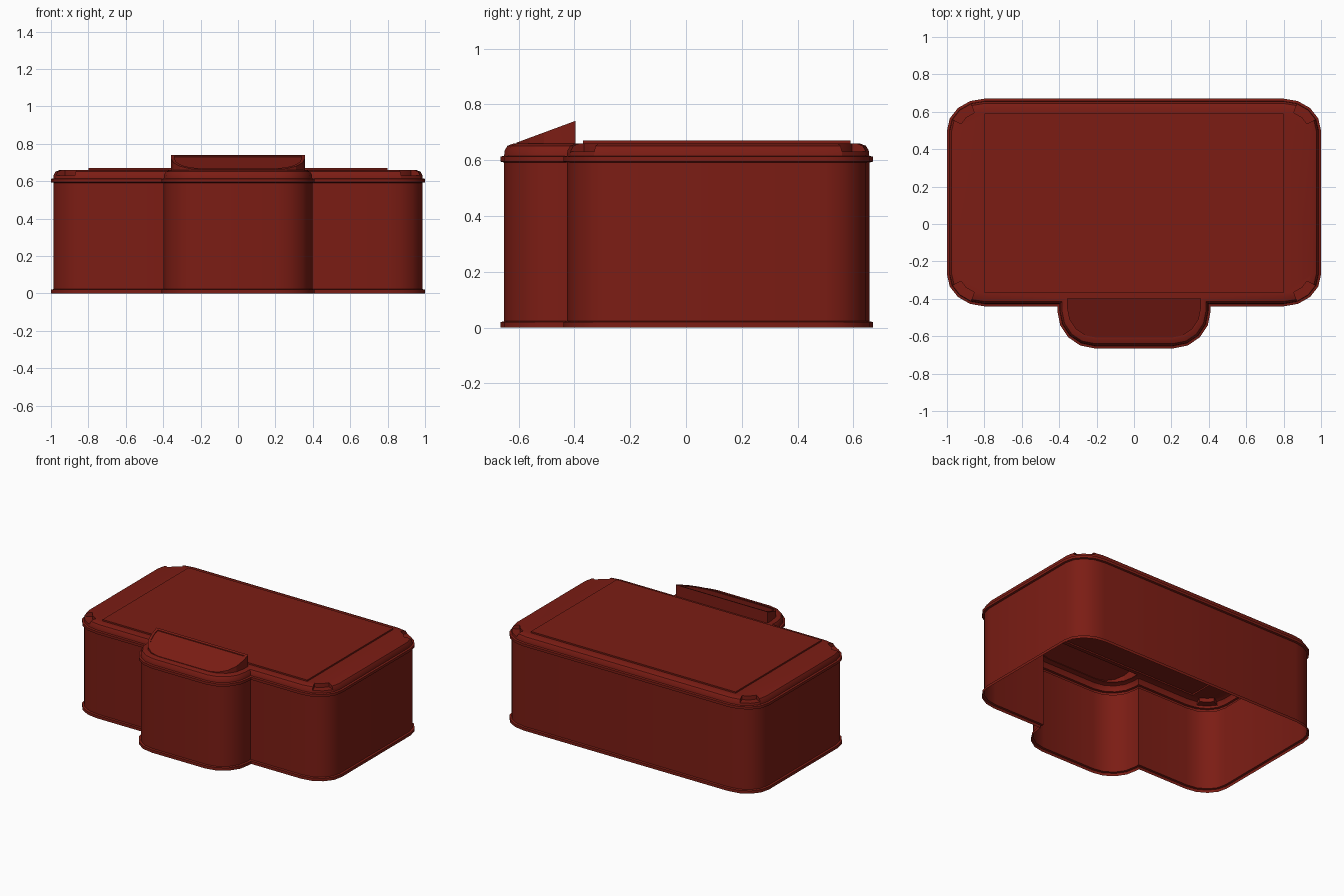
import bpy, bmesh
from math import radians, cos, sin
from mathutils import Vector

if "Cube" in bpy.data.objects:
    bpy.data.objects.remove(bpy.data.objects["Cube"])

mat = bpy.data.materials.new("dark_red")
mat.diffuse_color = (0.2, 0.012, 0.007, 1)
mat.use_nodes = True
mat.node_tree.nodes["Principled BSDF"].inputs["Base Color"].default_value = mat.diffuse_color
LID_Z = 0.66


def arc(cx, cy, rx, ry, start, n=4):
    angles = [radians(start + 90 * i / n) for i in range(n + 1)]
    return [Vector((cx + rx * cos(a), cy + ry * sin(a))) for a in angles]


def inward_normals(pts):
    out = []
    for i, p in enumerate(pts):
        d1, d2 = (p - pts[i - 1]).normalized(), (pts[(i + 1) % len(pts)] - p).normalized()
        n1, n2 = Vector((-d1.y, d1.x)), Vector((-d2.y, d2.x))
        out.append((n1 + n2) / (1 + n1.dot(n2)))
    return out


def finish(bm, name, angle=35):
    bmesh.ops.recalc_face_normals(bm, faces=bm.faces)
    mesh = bpy.data.meshes.new(name)
    bm.to_mesh(mesh)
    bm.free()
    ob = bpy.data.objects.new(name, mesh)
    bpy.context.collection.objects.link(ob)
    mesh.materials.append(mat)
    bpy.ops.object.select_all(action='DESELECT')
    ob.select_set(True)
    bpy.context.view_layer.objects.active = ob
    bpy.ops.object.shade_smooth_by_angle(angle=radians(angle))
    # outward direction of an open shell: the top must face up
    top = max(mesh.polygons, key=lambda f: f.area * abs(f.normal.z))
    if top.normal.z < 0:
        mesh.flip_normals()
    return ob


def skin(bm, columns):
    cols = [[bm.verts.new(p) for p in c] for c in columns]
    for a, b in zip(cols, cols[1:] + cols[:1]):
        for k in range(len(a) - 1):
            bm.faces.new((a[k], b[k], b[k + 1], a[k + 1]))
    return cols


# Plan outlines
panel = [Vector(p) for p in ((-0.8, -0.37), (0.8, -0.37), (0.8, 0.59), (-0.8, 0.59))]


def tab_outline(w, front, back, r):
    return ([Vector((-w, back))] + arc(-w + r, front + r, r, r, 180)
            + arc(w - r, front + r, r, r, 270) + [Vector((w, back))])


tab = tab_outline(0.358, -0.608, -0.397, 0.16)
main_arcs = [arc(0.8, -0.27, 0.2, 0.17, 270), arc(0.8, 0.5, 0.2, 0.17, 0),
             arc(-0.8, 0.5, 0.2, 0.17, 90), arc(-0.8, -0.27, 0.2, 0.17, 180)]
outline = arc(-0.21, -0.465, 0.2, 0.2, 180) + arc(0.21, -0.465, 0.2, 0.2, 270)
outline.append(Vector((0.41, -0.44)))
notch_ends, notch_mids = {}, set()
for a in main_arcs:
    i = len(outline)
    notch_ends[i + 1], notch_ends[i + 3] = "start", "end"
    notch_mids.add(i + 2)
    outline += a
outline.append(Vector((-0.41, -0.44)))

# Case: rims, walls and rounded lid edge with four corner notches, open below
base = [(0, 0), (0, 0.02), (0.013, 0.023), (0.013, 0.592), (0, 0.595),
        (0, 0.613), (0.013, 0.616)]
rounded = base + [(0.015, 0.635), (0.025, 0.652), (0.047, LID_Z)]
notched = base + [(0.015, 0.632), (0.065, 0.632), (0.065, LID_Z)]
columns = []
for i, (p, n) in enumerate(zip(outline, inward_normals(outline))):
    profiles = [rounded]
    if i in notch_mids:
        profiles = [notched]
    elif i in notch_ends:
        profiles = [rounded, notched] if notch_ends[i] == "start" else [notched, rounded]
    for prof in profiles:
        columns.append([(*(p + n * d), z) for d, z in prof])
bm = bmesh.new()
skin(bm, columns)
bmesh.ops.remove_doubles(bm, verts=bm.verts, dist=1e-4)
bmesh.ops.dissolve_degenerate(bm, edges=bm.edges, dist=1e-5)
rim = [e for e in bm.edges if e.is_boundary and all(v.co.z > LID_Z - 0.001 for v in e.verts)]
for loop in (panel, tab):
    vs = [bm.verts.new((*p, LID_Z)) for p in loop]
    rim += [bm.edges.new((a, b)) for a, b in zip(vs, vs[1:] + vs[:1])]
bmesh.ops.triangle_fill(bm, use_beauty=True, edges=rim, normal=(0, 0, 1))
finish(bm, "case_shell")

# Raised panel on the lid
bm = bmesh.new()
cols = skin(bm, [[(*p, LID_Z), (*p, 0.67)] for p in panel])
bm.faces.new([c[-1] for c in cols])
finish(bm, "lid_panel")

# Sloping wedge tab with a shallow recessed face
inner = tab_outline(0.34, -0.59, -0.412, 0.14)


def slope(p):
    return LID_Z + 0.003 + (p.y + 0.608) * 0.078 / 0.211


bm = bmesh.new()
cols = skin(bm, [[(*p, LID_Z), (*p, slope(p)), (*q, slope(q)), (*q, slope(q) - 0.006)]
                 for p, q in zip(tab, inner)])
bm.faces.new([c[-1] for c in cols])
finish(bm, "front_tab", 15)
